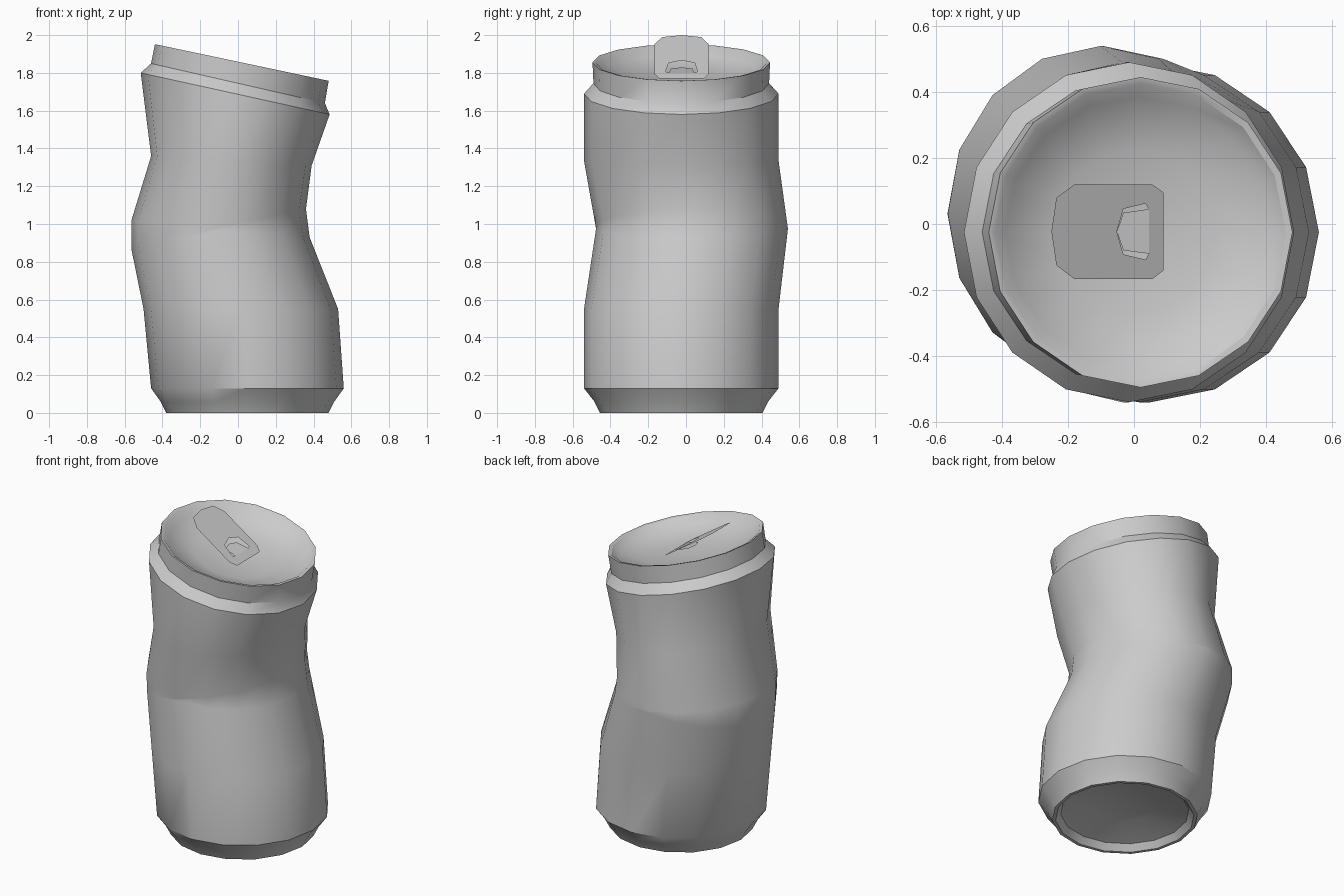
import bpy, bmesh
from math import cos, sin, pi, radians

if "Cube" in bpy.data.objects:
    bpy.data.objects.remove(bpy.data.objects["Cube"])

N = 16
CY = -0.025


def finish(name, bm):
    me = bpy.data.meshes.new(name)
    bm.to_mesh(me)
    bm.free()
    ob = bpy.data.objects.new(name, me)
    bpy.context.collection.objects.link(ob)
    bpy.ops.object.select_all(action='DESELECT')
    ob.select_set(True)
    bpy.context.view_layer.objects.active = ob
    bpy.ops.object.shade_smooth_by_angle(angle=radians(35))
    return ob


def ring(cx, cy, cz, rx, ry, tilt=0.0, fold=0.0):
    """Squashed, tilted ring; fold lifts or lowers the two x sides."""
    pts = []
    for i in range(N):
        c, s = cos(2 * pi * i / N), sin(2 * pi * i / N)
        pts.append((cx + rx * c, cy + ry * s, cz + tilt * c + fold * abs(c)))
    return pts


def loft(name, rings):
    """Skin rings; a single point closes the end with a fan."""
    bm = bmesh.new()
    rows = [[bm.verts.new(p) for p in r] for r in rings]
    for a, b in zip(rows, rows[1:]):
        for i in range(N):
            j = (i + 1) % N
            if len(a) == 1:
                bm.faces.new((a[0], b[j], b[i]))
            elif len(b) == 1:
                bm.faces.new((a[i], a[j], b[0]))
            else:
                bm.faces.new((a[i], a[j], b[j], b[i]))
    return finish(name, bm)


# Crushed can wall, from foot to rim
rim = ring(0.02, CY, 1.855, 0.46, 0.47, -0.097)
loft("can_body", [
    ring(0.05, CY, 0, 0.43, 0.43),
    ring(0.05, CY, 0.06, 0.46, 0.46),
    ring(0.05, CY, 0.13, 0.51, 0.515),
    ring(0.015, CY, 0.55, 0.515, 0.515),
    ring(-0.093, 0.031, 0.97, 0.472, 0.508, 0.03, -0.07),
    ring(-0.102, 0.031, 0.98, 0.462, 0.508, 0.03, 0.07),
    ring(-0.035, CY, 1.335, 0.425, 0.515, -0.025),
    ring(-0.015, CY, 1.69, 0.50, 0.515, -0.11),
    ring(0.0, CY, 1.745, 0.46, 0.465, -0.105),
    rim])

# Hollow underside
loft("base_dome", [
    [(0.05, CY, 0.11)],
    ring(0.05, CY, 0.09, 0.20, 0.20),
    ring(0.05, CY, 0.04, 0.38, 0.38),
    ring(0.05, CY, 0, 0.41, 0.41),
    ring(0.05, CY, 0, 0.43, 0.43)])


# Tilted dished lid
def lid_ring(r, d):
    return ring(0.02 - 0.206 * d, CY, 1.855 - 0.979 * d, 0.979 * r, r, -0.206 * r)


loft("lid", [rim, lid_ring(0.45, 0.004), lid_ring(0.41, 0.045),
             lid_ring(0.25, 0.09), [(0.02 - 0.023, CY, 1.855 - 0.108)]])

# Raised flat pull tab with a cut-out
outline = [(-0.25, -0.023), (-0.235, -0.125), (-0.18, -0.167), (0.055, -0.167), (0.09, -0.14),
           (0.09, 0.095), (0.055, 0.12), (-0.18, 0.12), (-0.235, 0.08)]
hole = [(-0.052, -0.023), (-0.032, -0.092), (0.035, -0.108), (0.045, -0.09),
        (0.045, 0.045), (0.035, 0.062), (-0.032, 0.046)]
bm = bmesh.new()
edges = []
for loop in (outline, hole):
    vs = [bm.verts.new((x, y, 1.77 + (0.09 - x) * 0.676)) for x, y in loop]
    edges += [bm.edges.new((vs[i], vs[(i + 1) % len(vs)])) for i in range(len(vs))]
bmesh.ops.triangle_fill(bm, use_beauty=True, use_dissolve=False, edges=edges, normal=(0.56, 0, 0.83))
for f in bm.faces:
    f.normal_update()
    if f.normal.z < 0:
        f.normal_flip()
finish("pull_tab", bm)

# Flap folded down behind the cut-out
bm = bmesh.new()
flap = [(0.045, -0.09), (0.045, 0.045), (-0.032, 0.034), (-0.052, -0.023), (-0.032, -0.08)]
bm.faces.new([bm.verts.new((x, y, 1.80 + (0.045 - x) * 0.3)) for x, y in flap])
finish("tab_flap", bm)
